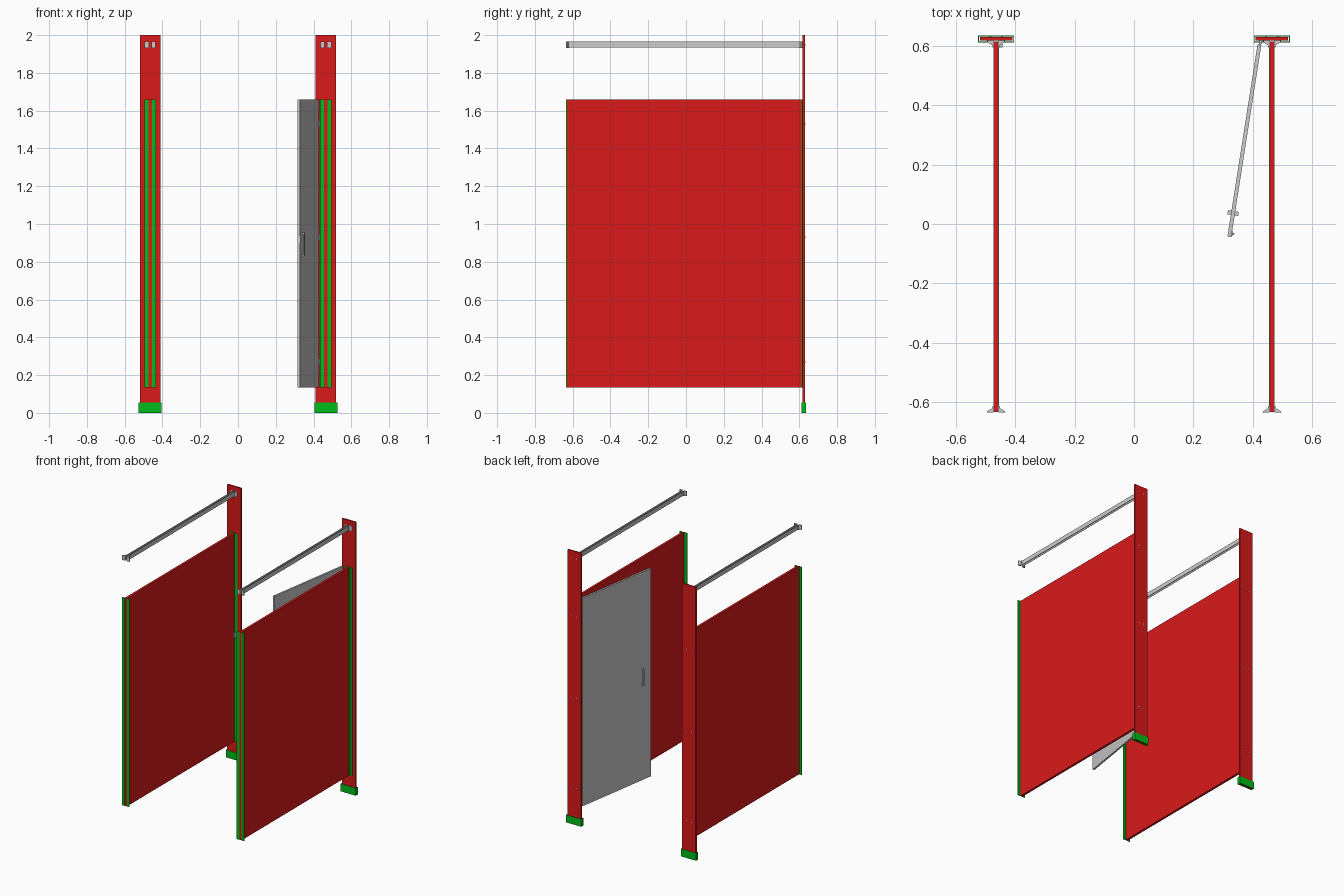
import bpy, bmesh
from math import radians, pi
from mathutils import Matrix, Vector

if "Cube" in bpy.data.objects:
    bpy.data.objects.remove(bpy.data.objects["Cube"])


def material(name, rgb):
    m = bpy.data.materials.new(name)
    m.diffuse_color = (*rgb, 1)
    m.use_nodes = True
    m.node_tree.nodes["Principled BSDF"].inputs["Base Color"].default_value = m.diffuse_color
    return m


RED = material("red_laminate", (0.7, 0.01, 0.01))
GREEN = material("green_trim", (0.0, 0.5, 0.01))


def finish(name, bm, mat=None, matrix=Matrix()):
    bmesh.ops.recalc_face_normals(bm, faces=bm.faces)
    me = bpy.data.meshes.new(name)
    bm.to_mesh(me)
    bm.free()
    if mat:
        me.materials.append(mat)
    ob = bpy.data.objects.new(name, me)
    ob.matrix_world = matrix
    bpy.context.collection.objects.link(ob)
    return ob


def boxes(name, ranges, mat=None, matrix=Matrix()):
    """One object from boxes given as (x0, x1, y0, y1, z0, z1)."""
    bm = bmesh.new()
    for x0, x1, y0, y1, z0, z1 in ranges:
        t = Matrix.Translation(((x0 + x1) / 2, (y0 + y1) / 2, (z0 + z1) / 2))
        s = Matrix.Diagonal((abs(x1 - x0), y1 - y0, z1 - z0, 1))
        bmesh.ops.create_cube(bm, size=1, matrix=t @ s)
    return finish(name, bm, mat, matrix)


def prisms(name, profiles, z0, z1, mat=None, matrix=Matrix()):
    """Upright prisms from xy profiles."""
    bm = bmesh.new()
    for pts in profiles:
        face = bm.faces.new([bm.verts.new((x, y, z0)) for x, y in pts])
        ext = bmesh.ops.extrude_face_region(bm, geom=[face])
        verts = [v for v in ext["geom"] if isinstance(v, bmesh.types.BMVert)]
        bmesh.ops.translate(bm, verts=verts, vec=(0, 0, z1 - z0))
    return finish(name, bm, mat, matrix)


def cylinders(name, items, radius, depth, rot=Matrix(), matrix=Matrix(), segs=12):
    bm = bmesh.new()
    for p in items:
        bmesh.ops.create_cone(bm, cap_ends=True, segments=segs, radius1=radius, radius2=radius,
                              depth=depth, matrix=Matrix.Translation(p) @ rot)
    return finish(name, bm, None, matrix)


Z0, Z1 = 0.135, 1.66            # panel and door height range
HINGES = (0.27, 0.93, 1.53)

for side, cx in (("left", -0.465), ("right", 0.465)):
    M = Matrix.Translation((cx, 0, 0))
    # post and its hollow floor shoe
    boxes(side + "_pilaster", [(-0.055, 0.055, 0.618, 0.630, 0.003, 2.0)], RED, M)
    boxes(side + "_shoe", [(-0.061, 0.061, 0.612, 0.615, 0, 0.055),
                           (-0.061, 0.061, 0.633, 0.636, 0, 0.055),
                           (-0.061, -0.058, 0.615, 0.633, 0, 0.055),
                           (0.058, 0.061, 0.615, 0.633, 0, 0.055)], GREEN, M)
    # dividing panel
    boxes(side + "_panel", [(-0.0085, 0.0085, -0.634, 0.616, Z0, Z1)], RED, M)
    # angle strips on both faces, wall end and post end
    strips = []
    for s in (-1, 1):
        for y, d in ((-0.636, 1), (0.618, -1)):
            strips.append([(s * 0.0085, y), (s * 0.030, y), (s * 0.030, y + d * 0.003),
                           (s * 0.0115, y + d * 0.003), (s * 0.0115, y + d * 0.006),
                           (s * 0.0085, y + d * 0.006)])
    prisms(side + "_angle_strips", strips, Z0, Z1, GREEN, M)
    # overhead rail: two side plates, open above and below
    boxes(side + "_headrail", [(s * 0.0065, s * 0.0095, -0.634, 0.616, 1.934, 1.966)
                               for s in (-1, 1)], None, M)
    # tapered rail brackets
    ears = []
    for s in (-1, 1):
        for y, d in ((-0.636, 1), (0.618, -1)):
            ears.append([(s * 0.008, y), (s * 0.029, y), (s * 0.029, y + d * 0.005),
                         (s * 0.013, y + d * 0.015), (s * 0.013, y + d * 0.022),
                         (s * 0.008, y + d * 0.022)])
    prisms(side + "_rail_brackets", ears, 1.933, 1.967, None, M)
    # bolt heads on the outer face of the post
    bolts = [Vector((x, 0.6305, z)) for x in (-0.02, 0.02) for z in (*HINGES, 1.95)]
    cylinders(side + "_bolts", bolts, 0.004, 0.002, Matrix.Rotation(pi / 2, 4, 'X'), M)

# door, standing open into the stall (local -y runs away from the hinge)
D = Matrix.Translation((0.423, 0.605, 0)) @ Matrix.Rotation(radians(-8.9), 4, 'Z')
boxes("door", [(-0.0065, 0.0065, -0.656, 0, Z0, Z1)], None, D)
# pull handles on both faces
for s, label in ((-1, "outer"), (1, "inner")):
    boxes(label + "_pull_handle",
          [(s * 0.0145, s * 0.0185, -0.582, -0.568, 0.83, 0.955),
           (s * 0.0065, s * 0.0145, -0.582, -0.568, 0.83, 0.838),
           (s * 0.0065, s * 0.0145, -0.582, -0.568, 0.947, 0.955)], None, D)
# slide latch near the free edge
boxes("door_latch", [(0.0065, 0.010, -0.652, -0.636, 0.90, 0.935),
                     (0.010, 0.015, -0.647, -0.641, 0.912, 0.922)], None, D)
# hinges: knuckle plus leaf reaching the post
cylinders("hinge_knuckles", [Vector((0.426, 0.609, z)) for z in HINGES], 0.005, 0.03)
boxes("hinge_leaves", [(0.422, 0.438, 0.613, 0.618, z - 0.015, z + 0.015) for z in HINGES])
# latch keeper on the opposite post
boxes("latch_keeper", [(-0.452, -0.444, 0.595, 0.618, 0.90, 0.935)])
